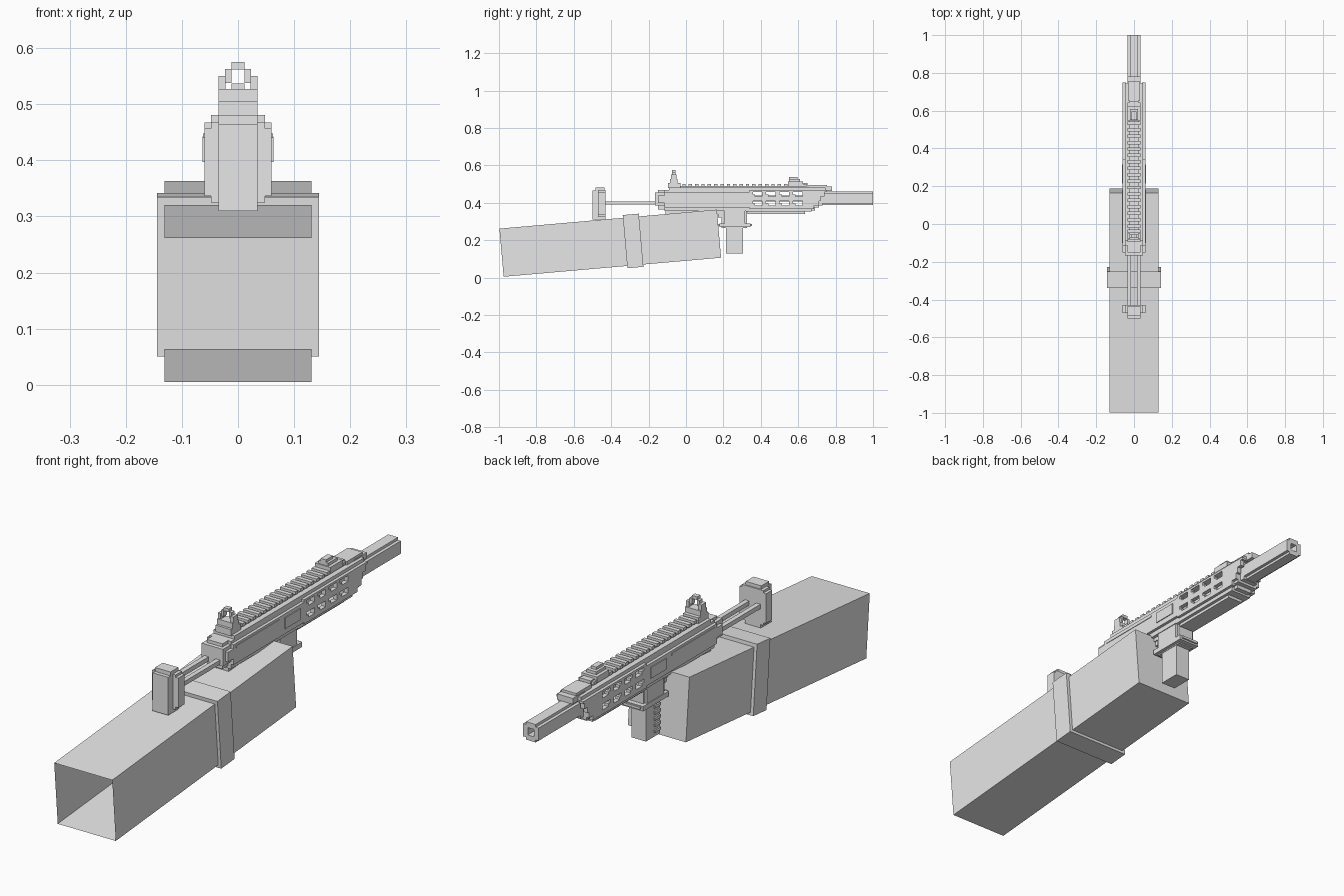
import bpy, bmesh, math
from mathutils import Matrix

grey = bpy.data.materials.new("plain grey")
grey.diffuse_color = (0.8, 0.8, 0.8, 1)


def finish(name, bm):
    me = bpy.data.meshes.new(name)
    bm.to_mesh(me)
    bm.free()
    me.materials.append(grey)
    ob = bpy.data.objects.new(name, me)
    bpy.context.collection.objects.link(ob)
    return ob


def add_box(bm, x0, x1, y0, y1, z0, z1):
    m = Matrix.Translation(((x0 + x1) / 2, (y0 + y1) / 2, (z0 + z1) / 2))
    m = m @ Matrix.Diagonal((x1 - x0, y1 - y0, z1 - z0, 1))
    return bmesh.ops.create_cube(bm, size=1, matrix=m)["verts"]


def blocks(name, boxes):
    """Centred boxes: half width, y range, z range."""
    bm = bmesh.new()
    for w, y0, y1, z0, z1 in boxes:
        add_box(bm, -w, w, y0, y1, z0, z1)
    return finish(name, bm)


def pairs(name, boxes):
    """Boxes mirrored left and right: x range, y range, z range."""
    bm = bmesh.new()
    for x0, x1, y0, y1, z0, z1 in boxes:
        add_box(bm, x0, x1, y0, y1, z0, z1)
        add_box(bm, -x1, -x0, y0, y1, z0, z1)
    return finish(name, bm)


def tilted_box(name, w, l, h, y, z, open_front=False):
    bm = bmesh.new()
    add_box(bm, -w, w, -l / 2, l / 2, -h / 2, h / 2)
    if open_front:
        bm.normal_update()
        ends = [f for f in bm.faces if f.normal.y < -0.9]
        bmesh.ops.delete(bm, geom=ends, context="FACES_ONLY")
    bm.transform(Matrix.Translation((0, y, z)) @ Matrix.Rotation(math.radians(5), 4, "X"))
    return finish(name, bm)


# Tilted sleeve, open at the front, with a closed band around it
tilted_box("sleeve", 0.131, 1.167, 0.258, -0.405, 0.184, True)
tilted_box("sleeve_band", 0.144, 0.086, 0.285, -0.283, 0.196)

# Shoulder stock and its two rods
blocks("stock", [
    (0.035, -0.50, -0.43, 0.31, 0.465),
    (0.06, -0.47, -0.43, 0.336, 0.457),
    (0.048, -0.47, -0.43, 0.325, 0.467),
    (0.035, -0.485, -0.435, 0.465, 0.481),
])
pairs("stock_rods", [(0.016, 0.035, -0.44, -0.14, 0.39, 0.408)])

# Receiver, stepped at the rear
blocks("receiver", [
    (0.048, -0.166, -0.10, 0.385, 0.455),
    (0.06, -0.15, -0.10, 0.40, 0.44),
    (0.035, -0.15, -0.10, 0.365, 0.468),
    (0.06, -0.115, 0.345, 0.375, 0.457),
    (0.048, -0.115, 0.345, 0.355, 0.467),
    (0.048, -0.09, 0.345, 0.457, 0.481),
    (0.035, -0.11, 0.32, 0.34, 0.375),
])
pairs("side_panels", [
    (0.058, 0.0635, 0.215, 0.315, 0.397, 0.442),
    (0.055, 0.0625, -0.10, 0.18, 0.44, 0.448),
])

# Magazine well with flared lip, and magazine
blocks("magazine_well", [
    (0.035, 0.19, 0.325, 0.265, 0.36),
    (0.045, 0.205, 0.315, 0.29, 0.37),
    (0.048, 0.18, 0.345, 0.27, 0.29),
    (0.038, 0.17, 0.352, 0.277, 0.287),
    (0.03, 0.17, 0.20, 0.32, 0.35),
])
blocks("magazine", [(0.033, 0.214, 0.305, 0.128, 0.28)])
bm = bmesh.new()
for i in range(5):
    z = 0.145 + i * 0.025
    add_box(bm, -0.039, -0.03, 0.216, 0.255, z, z + 0.012)
finish("magazine_ribs", bm)

# Handguard: solid top and bottom, pierced side walls
blocks("handguard", [
    (0.035, 0.33, 0.635, 0.34, 0.356),
    (0.048, 0.32, 0.67, 0.352, 0.372),
    (0.035, 0.63, 0.69, 0.36, 0.385),
    (0.048, 0.34, 0.745, 0.46, 0.481),
    (0.048, 0.67, 0.71, 0.375, 0.46),
    (0.035, 0.70, 0.78, 0.462, 0.486),
    (0.035, 0.70, 0.73, 0.385, 0.465),
    (0.033, 0.655, 0.755, 0.481, 0.496),
])
walls = [
    (0.042, 0.06, 0.34, 0.685, 0.368, 0.386),
    (0.042, 0.06, 0.34, 0.72, 0.410, 0.434),
    (0.042, 0.06, 0.34, 0.75, 0.458, 0.467),
]
for row, (z0, z1) in enumerate([(0.386, 0.410), (0.434, 0.458)]):
    edges = [0.34] + [0.357 + i * 0.072 for i in range(4)]
    for i in range(5):
        start = 0.34 if i == 0 else edges[i] + 0.050
        end = edges[i + 1] if i < 4 else (0.71 if row == 0 else 0.74)
        walls.append((0.042, 0.06, start, end, z0, z1))
        if i < 4:  # stepped corner of each slot
            walls.append((0.042, 0.06, end, end + 0.013, z0, z0 + 0.011))
pairs("handguard_walls", walls)
blocks("inner_barrel", [(0.014, 0.34, 0.96, 0.406, 0.439)])

# Barrel tube with chamfer-like steps and a square bore
pairs("barrel_sides", [(0.014, 0.035, 0.69, 1.0, 0.397, 0.449)])
blocks("barrel_top_bottom", [
    (0.022, 0.69, 1.0, 0.438, 0.46),
    (0.022, 0.69, 1.0, 0.387, 0.408),
])

# Toothed top rail
rail = [(0.025, -0.09, 0.66, 0.478, 0.491)]
rail += [(0.035, -0.02 + i * 0.034, -0.002 + i * 0.034, 0.488, 0.501) for i in range(20)]
blocks("top_rail", rail)

# Rear sight: base, stepped posts and bridge around an aperture
blocks("rear_sight_base", [
    (0.035, -0.095, -0.03, 0.478, 0.505),
    (0.035, -0.085, -0.045, 0.50, 0.527),
    (0.012, -0.075, -0.055, 0.562, 0.575),
])
pairs("rear_sight_posts", [
    (0.022, 0.035, -0.08, -0.05, 0.525, 0.55),
    (0.012, 0.023, -0.075, -0.055, 0.538, 0.563),
])

# Front sight
blocks("front_sight", [
    (0.035, 0.545, 0.625, 0.488, 0.514),
    (0.025, 0.60, 0.65, 0.488, 0.505),
    (0.022, 0.55, 0.61, 0.51, 0.526),
    (0.012, 0.55, 0.595, 0.52, 0.537),
])
